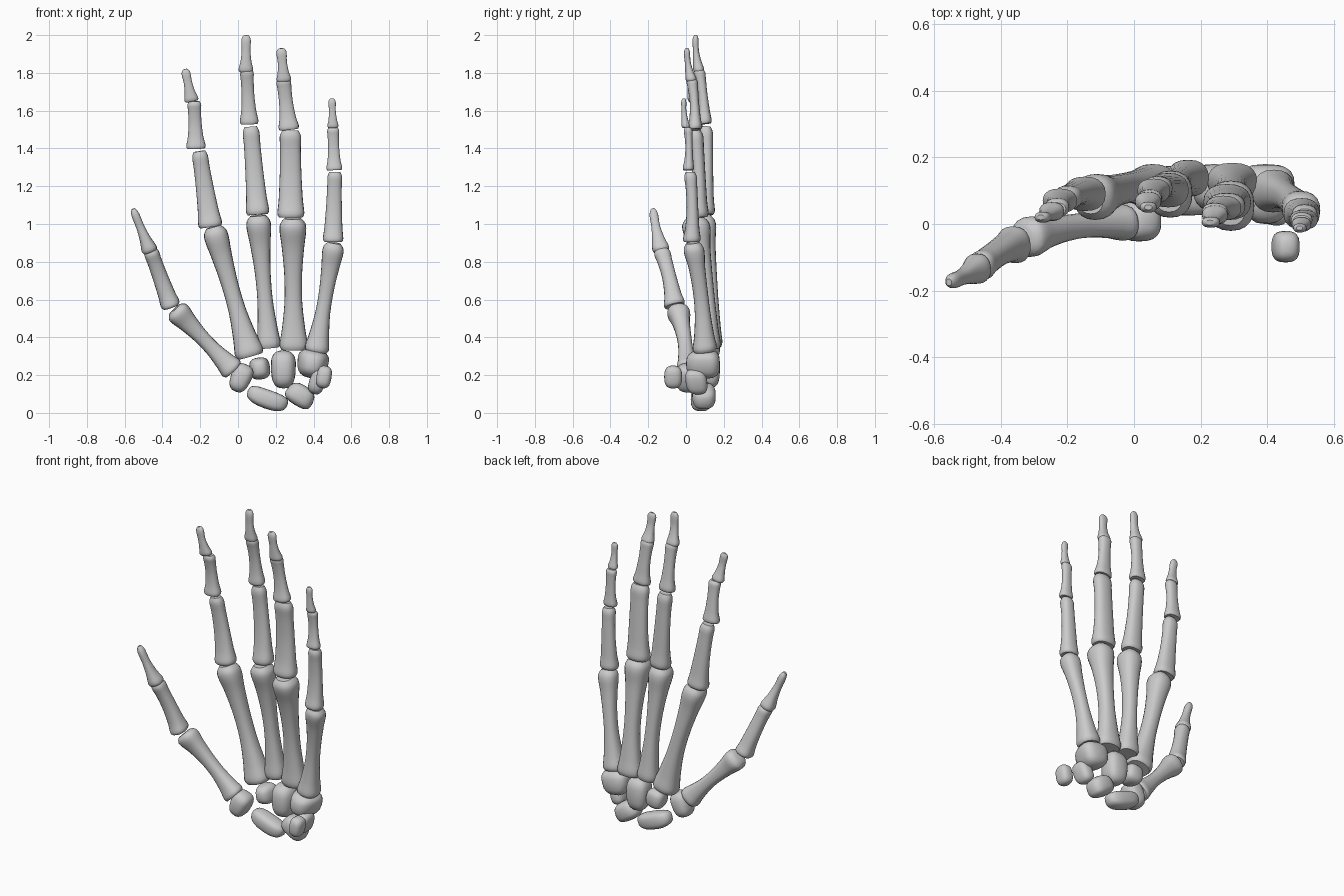
import bpy, bmesh, math
from mathutils import Vector, Matrix

if "Cube" in bpy.data.objects:
    bpy.data.objects.remove(bpy.data.objects["Cube"])

# Lengthwise profiles: (position, width factor, depth factor)
PROFILES = {
    "metacarpal": [(0, .86, .86), (.04, 1, 1), (.15, .84, .84), (.36, .64, .68), (.58, .66, .68),
                   (.78, .84, .8), (.9, 1, 1), (.96, .95, .95), (1, .62, .66)],
    "proximal": [(0, .86, .85), (.05, 1, 1), (.2, .93, .84), (.5, .9, .76), (.78, .93, .86),
                 (.93, 1, 1), (1, .78, .72)],
    "middle": [(0, .88, .85), (.06, 1, 1), (.25, .85, .82), (.55, .8, .74), (.8, .9, .88),
               (.93, 1, 1), (1, .78, .7)],
    "distal": [(0, .85, .8), (.08, 1, 1), (.3, .82, .85), (.6, .78, .74), (.85, 1, .95),
               (.95, .85, .8), (1, .5, .5)],
}
SIDES = 20


def spow(v, e):
    return math.copysign(abs(v) ** e, v)


def smooth(points, sub=3):
    # Catmull-Rom refinement of a profile
    pts = [Vector(p) for p in points]
    out = []
    for i in range(len(pts) - 1):
        a, b, c, d = pts[max(i - 1, 0)], pts[i], pts[i + 1], pts[min(i + 2, len(pts) - 1)]
        for k in range(sub):
            s = k / sub
            out.append(.5 * (2 * b + (c - a) * s + (2 * a - 5 * b + 4 * c - d) * s * s
                             + (3 * b - a - 3 * c + d) * s ** 3))
    return out + [pts[-1]]


def finish(bm, name):
    bmesh.ops.recalc_face_normals(bm, faces=bm.faces)
    me = bpy.data.meshes.new(name)
    bm.to_mesh(me)
    bm.free()
    ob = bpy.data.objects.new(name, me)
    bpy.context.collection.objects.link(ob)
    bpy.context.view_layer.objects.active = ob
    ob.select_set(True)
    bpy.ops.object.shade_smooth_by_angle(angle=math.radians(42))
    ob.select_set(False)


def bone(name, kind, p0, p1, size0, size1, bow=0.0):
    # Lofted long bone from p0 to p1, sizes are full (width, depth)
    p0, p1 = Vector(p0), Vector(p1)
    axis = (p1 - p0).normalized()
    back = Vector((0, 1, 0))
    back = (back - axis * back.dot(axis)).normalized()
    side = back.cross(axis)
    bm = bmesh.new()
    rings = []
    for t, fw, fd in smooth(PROFILES[kind]):
        w = (size0[0] + (size1[0] - size0[0]) * t) * fw / 2
        d = (size0[1] + (size1[1] - size0[1]) * t) * fd / 2
        c = p0.lerp(p1, t) + back * bow * math.sin(math.pi * t)
        ring = []
        for k in range(SIDES):
            a = 2 * math.pi * k / SIDES
            ring.append(bm.verts.new(c + side * w * spow(math.cos(a), .85)
                                     + back * d * spow(math.sin(a), .85)))
        rings.append(ring)
    for r, q in zip(rings, rings[1:]):
        for k in range(SIDES):
            j = (k + 1) % SIDES
            bm.faces.new((r[k], r[j], q[j], q[k]))
    bm.faces.new(rings[0])
    bm.faces.new(rings[-1])
    finish(bm, name)


def digit(name, kinds, segments):
    for kind, seg in zip(kinds, segments):
        bone(f"{name}_{kind}", kind, *seg)


def carpal(name, centre, size, tilt=0, taper_z=0, taper_y=0, bend=0, lean=0):
    # Boxy rounded wrist bone; tapers narrow the width along z or y
    bm = bmesh.new()
    bmesh.ops.create_icosphere(bm, subdivisions=3, radius=1)
    for v in bm.verts:
        x, y, z = (spow(c, .72) for c in v.co)
        m = max(abs(x), abs(y), abs(z), .01)
        x *= (1 + taper_z * z) * (1 + taper_y * y)
        z = z * (1 + .5 * taper_y * y) + bend * (x * x - .4)
        y += lean * z
        v.co = Vector((x * size[0], y * size[1], z * size[2])) / 2
    bm.transform(Matrix.Translation(centre) @ Matrix.Rotation(math.radians(tilt), 4, 'Y'))
    finish(bm, name)


LONG = ("metacarpal", "proximal", "middle", "distal")

# Thumb
digit("thumb", ("metacarpal", "proximal", "distal"), [
    ((-.025, .005, .225), (-.335, -.045, .55), (.125, .11), (.125, .12), .012),
    ((-.355, -.06, .565), (-.465, -.132, .865), (.105, .115), (.078, .085), .008),
    ((-.465, -.13, .855), (-.556, -.175, 1.08), (.088, .095), (.035, .04), -.004)])

# Index finger
digit("index", LONG, [
    ((.065, .11, .30), (-.13, .075, .985), (.155, .14), (.125, .135), .014),
    ((-.145, .09, .985), (-.205, .075, 1.385), (.13, .105), (.08, .07), .008),
    ((-.222, .07, 1.40), (-.232, .045, 1.65), (.105, .075), (.07, .055), .006),
    ((-.245, .04, 1.65), (-.28, .02, 1.82), (.078, .058), (.042, .03), -.006)])

# Middle finger
digit("middle_finger", LONG, [
    ((.165, .138, .345), (.105, .082, 1.045), (.125, .11), (.13, .14), .014),
    ((.105, .10, 1.05), (.067, .105, 1.515), (.125, .105), (.085, .07), .008),
    ((.06, .10, 1.53), (.046, .068, 1.82), (.10, .075), (.07, .06), .006),
    ((.042, .07, 1.805), (.043, .05, 2.0), (.08, .06), (.045, .03), -.006)])

# Ring finger
digit("ring_finger", LONG, [
    ((.295, .13, .335), (.29, .045, 1.03), (.15, .11), (.14, .15), .014),
    ((.28, .065, 1.035), (.277, .05, 1.495), (.145, .11), (.11, .075), .010),
    ((.27, .048, 1.50), (.24, .03, 1.77), (.11, .075), (.075, .058), .006),
    ((.244, .03, 1.755), (.228, .004, 1.93), (.08, .06), (.05, .03), -.006)])

# Little finger
digit("little_finger", LONG, [
    ((.415, .10, .325), (.51, .035, .90), (.13, .13), (.11, .105), .012),
    ((.503, .03, .905), (.513, .022, 1.275), (.11, .095), (.075, .065), .008),
    ((.51, .012, 1.285), (.503, .01, 1.51), (.085, .06), (.062, .045), .005),
    ((.503, 0, 1.51), (.497, -.012, 1.665), (.06, .045), (.036, .026), -.004)])

# Distal row of wrist bones
carpal("trapezium", (.015, .01, .185), (.11, .125, .155), tilt=22, taper_z=.12)
carpal("trapezoid", (.115, .11, .235), (.105, .13, .115), tilt=-8, taper_y=.2)
carpal("capitate", (.24, .11, .23), (.13, .14, .20), taper_z=.08, taper_y=.1)
carpal("hamate", (.395, .09, .26), (.155, .18, .15), tilt=10, taper_z=.12, taper_y=.22)

# Proximal row of wrist bones
carpal("scaphoid", (.155, .08, .075), (.225, .11, .10), tilt=20, bend=.15)
carpal("lunate", (.33, .095, .092), (.155, .125, .115), tilt=32, taper_z=-.1)
carpal("triquetrum", (.42, .055, .165), (.085, .115, .135), tilt=18, lean=-.15)
carpal("pisiform", (.455, -.068, .19), (.08, .095, .12), tilt=10)
